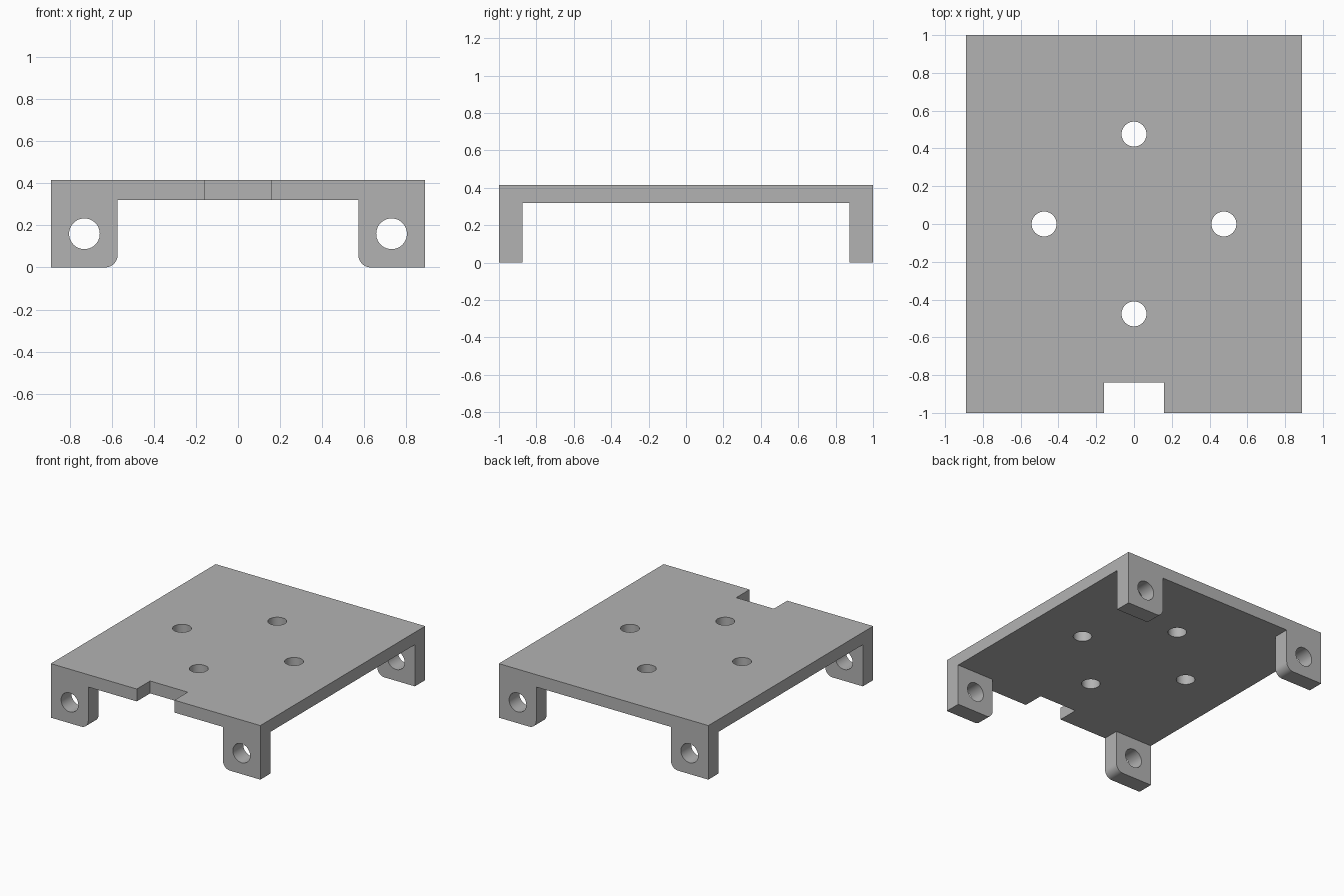
import bpy, bmesh, math
from mathutils import Vector, Matrix

cube = bpy.data.objects.get("Cube")
if cube:
    bpy.data.objects.remove(cube, do_unlink=True)

HALF_X, HALF_Y, TOP = 0.89, 1.0, 0.415
PLATE_BOTTOM = 0.32
LEG_INNER_X, LEG_INNER_Y = 0.572, 0.875
FILLET = 0.06

grey = bpy.data.materials.new("plain grey")
grey.use_nodes = True
colour = (0.45, 0.45, 0.45, 1)
grey.diffuse_color = colour
grey.node_tree.nodes["Principled BSDF"].inputs["Base Color"].default_value = colour


def add_object(name, bm):
    bmesh.ops.recalc_face_normals(bm, faces=bm.faces)
    mesh = bpy.data.meshes.new(name)
    bm.to_mesh(mesh)
    bm.free()
    mesh.materials.append(grey)
    obj = bpy.data.objects.new(name, mesh)
    bpy.context.collection.objects.link(obj)
    return obj


def box(name, low, high):
    low, high = Vector(low), Vector(high)
    bm = bmesh.new()
    place = Matrix.Translation((low + high) / 2) @ Matrix.Diagonal((*(high - low), 1))
    bmesh.ops.create_cube(bm, size=1, matrix=place)
    return add_object(name, bm)


def cylinder(name, centre, radius, depth, tilt=0.0):
    bm = bmesh.new()
    place = Matrix.Translation(centre) @ Matrix.Rotation(tilt, 4, 'X')
    bmesh.ops.create_cone(bm, cap_ends=True, segments=48, radius1=radius,
                          radius2=radius, depth=depth, matrix=place)
    return add_object(name, bm)


# Front outline: flat deck with a leg at each side, inner foot corners rounded
half = [(HALF_X, TOP), (HALF_X, 0)]
for i in range(13):
    a = math.pi / 2 * i / 12
    half.append((LEG_INNER_X + FILLET * (1 - math.sin(a)), FILLET * (1 - math.cos(a))))
half.append((LEG_INNER_X, PLATE_BOTTOM))


# Quarter-round runs from the foot to the inner side of the leg
def outline():
    pts = half[:2]
    for i in range(13):
        a = math.pi / 2 * i / 12
        pts.append((LEG_INNER_X + FILLET * (1 - math.sin(a)),
                    FILLET * (1 - math.cos(a))))
    pts.append(half[-1])
    return pts + [(-x, z) for x, z in reversed(pts)]


# Mounting plate: outline extruded from front to back
bm = bmesh.new()
face = bm.faces.new([bm.verts.new((x, -HALF_Y, z)) for x, z in outline()])
side = bmesh.ops.extrude_face_region(bm, geom=[face])
bmesh.ops.translate(bm, vec=(0, 2 * HALF_Y, 0),
                    verts=[v for v in side["geom"] if isinstance(v, bmesh.types.BMVert)])
plate = add_object("mounting_plate", bm)

# Cutters: space between front and back legs, front notch, bores, deck holes
cutters = [
    box("underside_cutter", (-1.2, -LEG_INNER_Y, -0.2), (1.2, LEG_INNER_Y, PLATE_BOTTOM)),
    box("notch_cutter", (-0.16, -1.2, 0.2), (0.16, -0.838, 0.6)),
]
for s in (-1, 1):
    cutters += [
        cylinder("leg_bore_cutter", (s * 0.73, 0, 0.16), 0.073, 2.4, math.pi / 2),
        cylinder("deck_side_hole_cutter", (s * 0.476, 0, 0.37), 0.066, 0.4),
        cylinder("deck_end_hole_cutter", (0, s * 0.476, 0.37), 0.066, 0.4),
    ]

bpy.ops.object.select_all(action='DESELECT')
plate.select_set(True)
bpy.context.view_layer.objects.active = plate
for cutter in cutters:
    cutter.hide_render = True
    mod = plate.modifiers.new("cut", 'BOOLEAN')
    mod.operation = 'DIFFERENCE'
    mod.solver = 'EXACT'
    mod.object = cutter
    bpy.ops.object.modifier_apply(modifier=mod.name)
    bpy.data.objects.remove(cutter, do_unlink=True)

bpy.ops.object.shade_smooth_by_angle(angle=math.radians(30))
